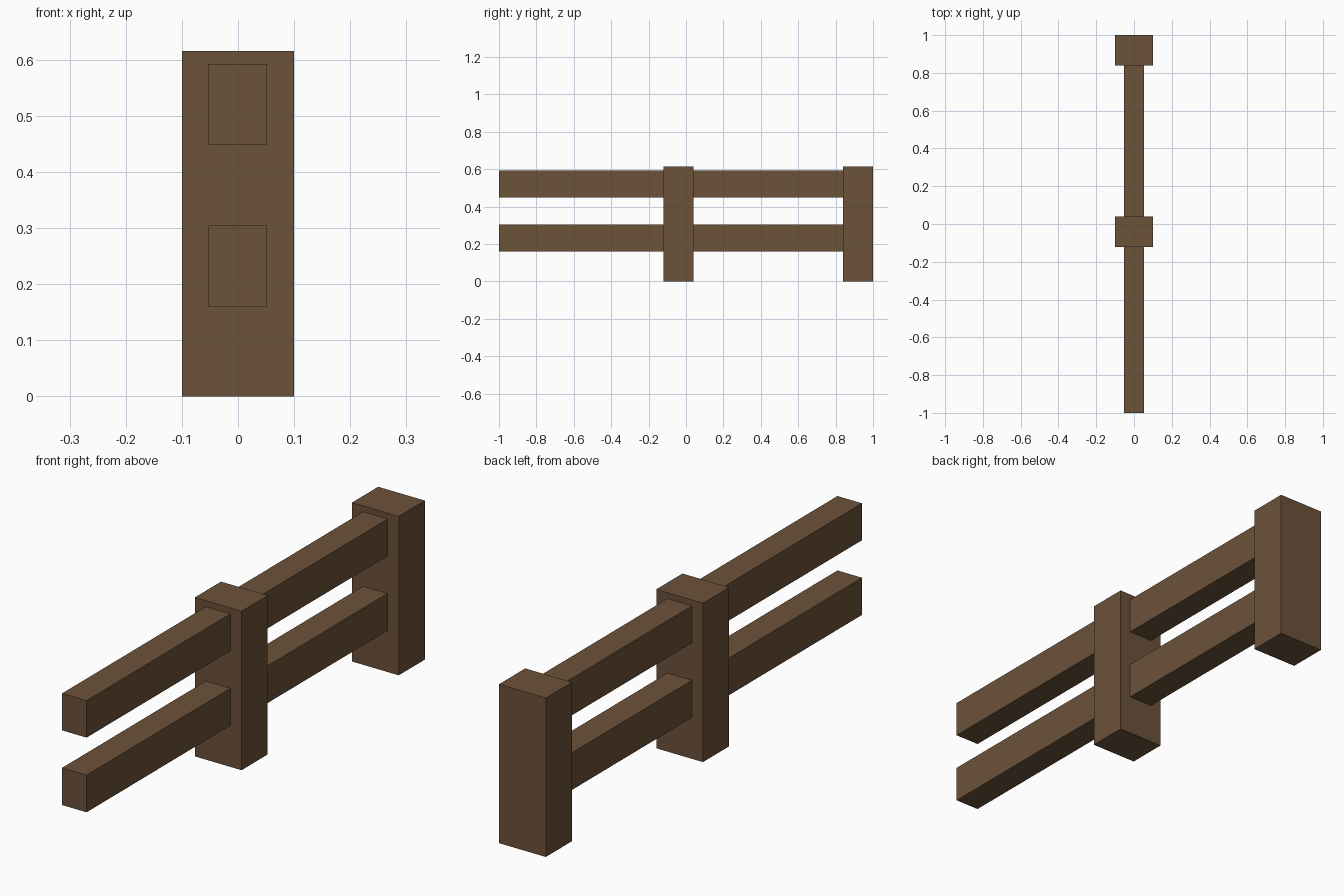
import bpy

if "Cube" in bpy.data.objects:
    bpy.data.objects.remove(bpy.data.objects["Cube"])

wood = bpy.data.materials.new("brown wood")
wood.diffuse_color = (0.15, 0.084, 0.042, 1)
wood.use_nodes = True
wood.node_tree.nodes["Principled BSDF"].inputs["Base Color"].default_value = wood.diffuse_color


def box(name, x, y, z):
    """Box spanning the (min, max) ranges given for each axis."""
    spans = (x, y, z)
    bpy.ops.mesh.primitive_cube_add(size=1, location=[(a + b) / 2 for a, b in spans])
    ob = bpy.context.object
    ob.name = name
    ob.scale = [b - a for a, b in spans]
    bpy.ops.object.transform_apply(location=False, rotation=False, scale=True)
    ob.data.materials.append(wood)
    return ob


# Posts
posts = {"middle_post": (-0.121, 0.039), "end_post": (0.84, 1.0)}
for name, y in posts.items():
    box(name, (-0.1, 0.1), y, (0, 0.615))

# Rails, butted against the posts in two bays
bays = {"front": (-1.0, -0.121), "back": (0.039, 0.84)}
levels = {"lower": (0.16, 0.304), "upper": (0.449, 0.592)}
for bay, y in bays.items():
    for level, z in levels.items():
        box(f"{bay}_{level}_rail", (-0.053, 0.052), y, z)
